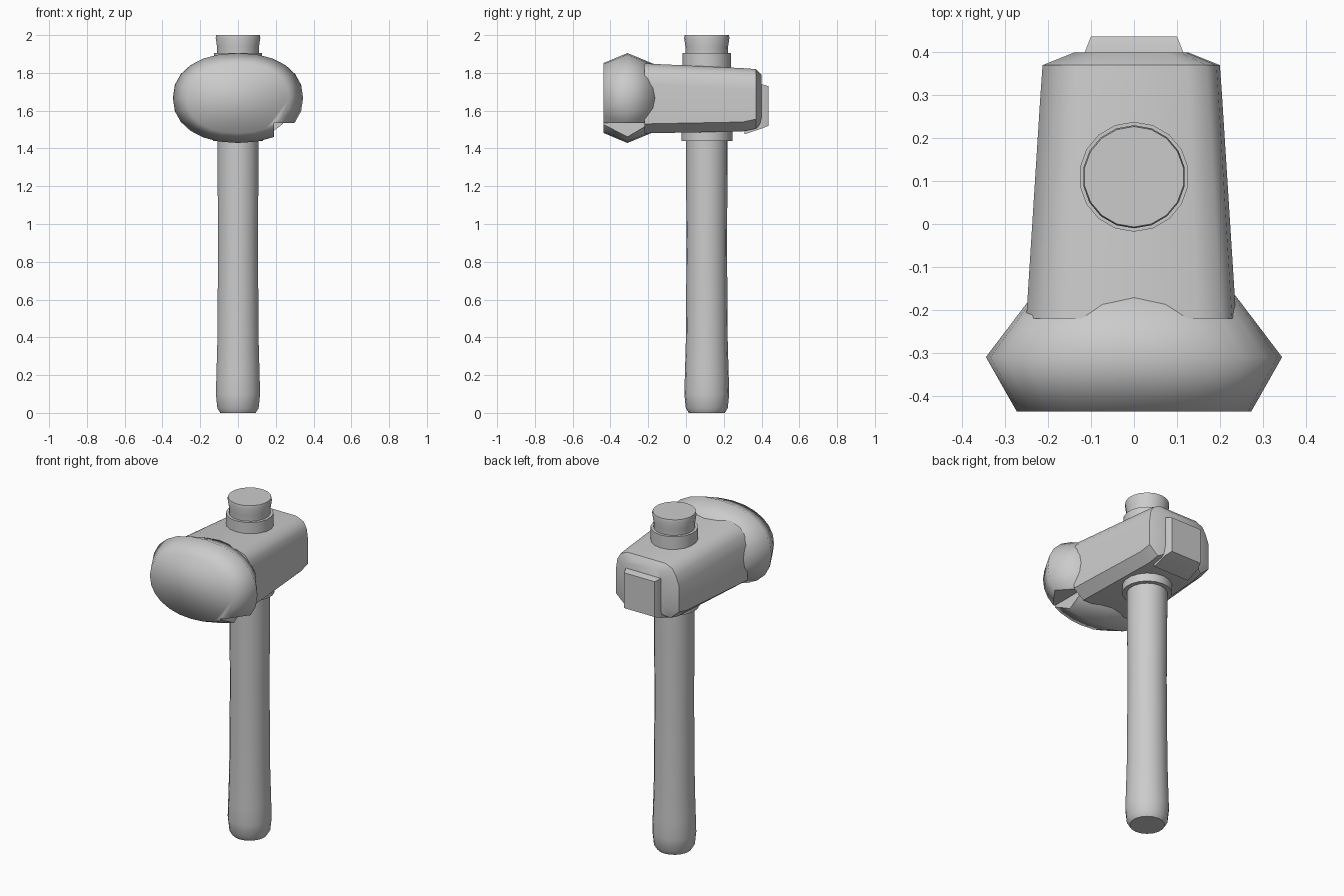
import bpy, bmesh, math

cube = bpy.data.objects.get("Cube")
if cube:
    bpy.data.objects.remove(cube, do_unlink=True)

# single flat colour
grey = bpy.data.materials.new("stone_grey")
grey.use_nodes = True
COLOUR = (0.6, 0.6, 0.6, 1)
grey.diffuse_color = COLOUR
grey.node_tree.nodes["Principled BSDF"].inputs["Base Color"].default_value = COLOUR


def smooth(ob, angle):
    bpy.ops.object.select_all(action='DESELECT')
    ob.select_set(True)
    bpy.context.view_layer.objects.active = ob
    bpy.ops.object.shade_smooth_by_angle(angle=math.radians(angle))


def loft(name, rings, angle=40):
    """Skin a list of equally long point rings and cap both ends."""
    bm = bmesh.new()
    loops = [[bm.verts.new(p) for p in ring] for ring in rings]
    n = len(rings[0])
    for a, b in zip(loops, loops[1:]):
        for i in range(n):
            j = (i + 1) % n
            bm.faces.new((a[i], a[j], b[j], b[i]))
    bm.faces.new(loops[0])
    bm.faces.new(loops[-1])
    bmesh.ops.recalc_face_normals(bm, faces=bm.faces)
    mesh = bpy.data.meshes.new(name)
    bm.to_mesh(mesh)
    bm.free()
    mesh.materials.append(grey)
    ob = bpy.data.objects.new(name, mesh)
    bpy.context.collection.objects.link(ob)
    smooth(ob, angle)
    return ob


def turned(name, profile, sides=18, angle=40):
    """Round part about the handle axis from (radius, height) pairs."""
    rings = []
    for r, z in profile:
        angles = [2 * math.pi * (i + 0.5) / sides for i in range(sides)]
        rings.append([(r * math.cos(a), 0.11 + r * math.sin(a), z) for a in angles])
    return loft(name, rings, angle)


# handle, collars and the flared end above the head
turned("handle", [(0.095, 0), (0.111, 0.025), (0.119, 0.1), (0.116, 0.2),
                  (0.111, 0.38), (0.107, 0.9), (0.110, 1.3), (0.110, 1.88)])
turned("lower_collar", [(0.135, 1.44), (0.135, 1.52)])
turned("upper_collar", [(0.128, 1.80), (0.128, 1.905)])
turned("handle_top", [(0.111, 1.87), (0.113, 1.94), (0.12, 1.985), (0.117, 2.0)])


# striking head: bulging oval drum with a flat front
def oval(y, w, h, zc=1.667, n=24, power=2.2):
    ring = []
    for i in range(n):
        a = 2 * math.pi * i / n
        c, s = math.cos(a), math.sin(a)
        ring.append((w * math.copysign(abs(c) ** (2 / power), c), y,
                     zc + h * math.copysign(abs(s) ** (2 / power), s)))
    return ring


head = loft("striking_head", [oval(-0.437, 0.273, 0.185), oval(-0.31, 0.345, 0.238),
                              oval(-0.165, 0.235, 0.178)], 70)

# broken-off lower corner of the drum
bpy.ops.mesh.primitive_cube_add(size=1, location=(0.44, -0.3, 1.385))
cutter = bpy.context.object
cutter.name = "chip_cutter"
cutter.scale = (0.5, 0.6, 0.3)
cutter.hide_render = True
cutter.data.materials.append(grey)
chip = head.modifiers.new("chip", 'BOOLEAN')
chip.operation = 'DIFFERENCE'
chip.solver = 'EXACT'
chip.object = cutter
bpy.context.view_layer.update()
bpy.context.view_layer.objects.active = head
bpy.ops.object.modifier_apply(modifier="chip")
bpy.data.objects.remove(cutter, do_unlink=True)
smooth(head, 70)


# tapering block behind the drum, slightly fuller on its -x side
def block(y, w, top, bottom):
    half = [(0.62, top), (0.85, top - 0.02), (0.96, top - 0.055), (1, top - 0.11),
            (1, bottom + 0.05), (0.72, bottom)]
    right = [(w * x, y, z) for x, z in half]
    left = [(-w * x - (0.013 if top - 0.2 < z < top - 0.1 or z < top - 0.2 else 0), y, z)
            for x, z in reversed(half)]
    return right + left


loft("head_block", [block(-0.22, 0.238, 1.85, 1.48), block(0.30, 0.205, 1.825, 1.49),
                    block(0.37, 0.20, 1.82, 1.505), block(0.40, 0.125, 1.79, 1.53)], 35)


# raised plate on the back, wrapping under the block
def rectangle(y, w, low, high):
    return [(-w, y, low), (w, y, low), (w, y, high), (-w, y, high)]


loft("back_plate", [rectangle(0.31, 0.118, 1.475, 1.74), rectangle(0.40, 0.115, 1.505, 1.74),
                    rectangle(0.437, 0.10, 1.52, 1.73)], 30)
